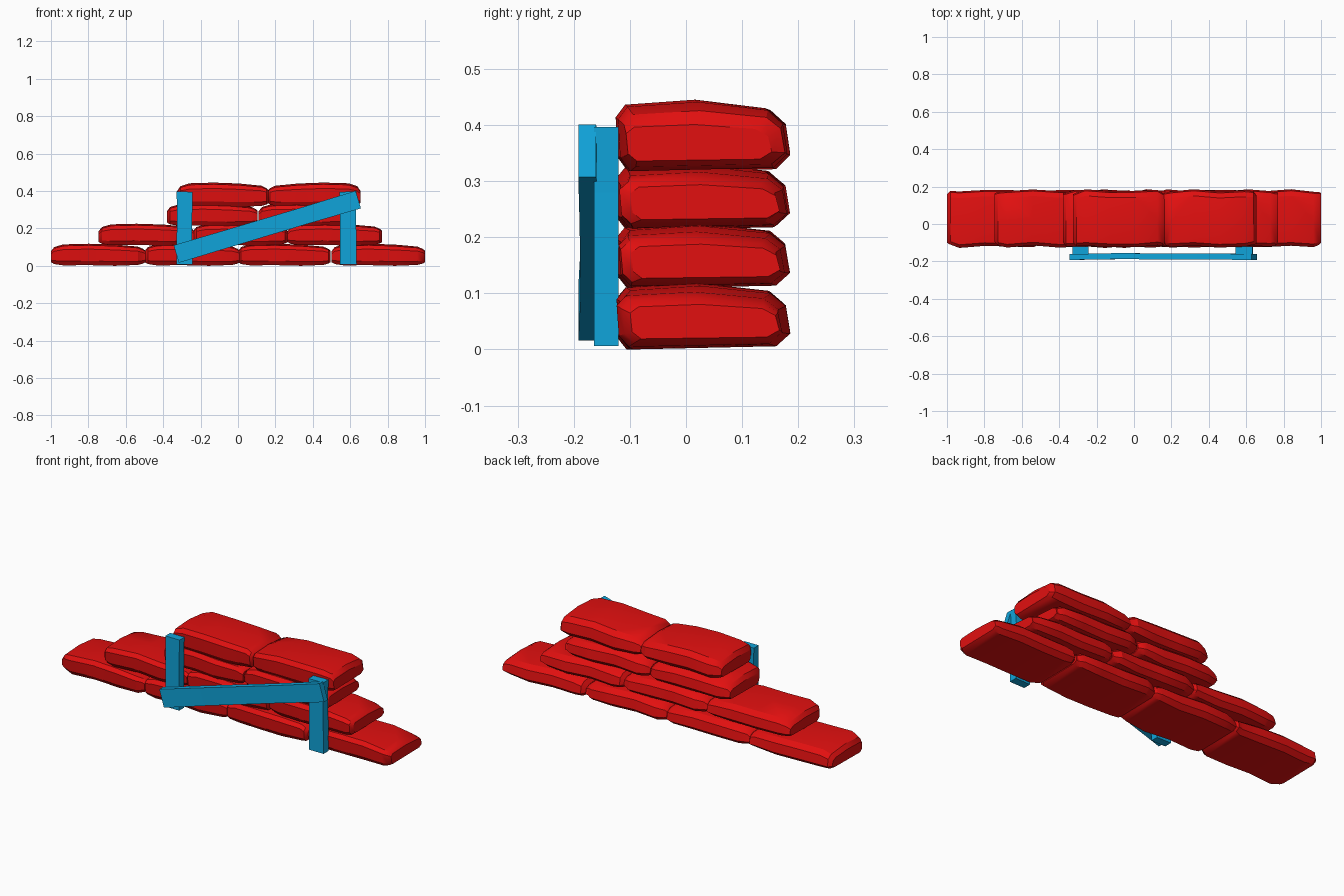
import bpy, bmesh, math
from mathutils import Vector

cube = bpy.data.objects.get("Cube")
if cube:
    bpy.data.objects.remove(cube, do_unlink=True)


def material(name, color):
    m = bpy.data.materials.new(name)
    m.use_nodes = True
    m.diffuse_color = (*color, 1)
    m.node_tree.nodes["Principled BSDF"].inputs["Base Color"].default_value = (*color, 1)
    return m


RED = material("red_cloth", (0.76, 0.005, 0.005))
BLUE = material("blue_paint", (0.005, 0.37, 0.70))

# Bag cross-section: y, and height as a fraction between underside and top
SECTION = [(-0.10, 0.0), (0.155, 0.05), (0.18, 0.25), (0.172, 0.68), (0.145, 0.88),
           (0.02, 1.0), (-0.105, 0.93), (-0.122, 0.75), (-0.118, 0.2)]
# Stations along a bag: position, underside, top, width scale (fractions)
STATIONS = [(0.0, 0.16, 0.66, 0.86), (0.035, 0.08, 0.85, 0.95), (0.13, 0.02, 0.97, 1.0),
            (0.4, 0.03, 1.0, 0.99), (0.68, 0.0, 0.96, 1.0), (0.92, 0.04, 0.87, 0.98),
            (0.975, 0.1, 0.77, 0.94), (1.0, 0.16, 0.68, 0.88)]


def finish(bm, name, mat, smooth):
    bmesh.ops.recalc_face_normals(bm, faces=bm.faces)
    mesh = bpy.data.meshes.new(name)
    bm.to_mesh(mesh)
    bm.free()
    mesh.materials.append(mat)
    ob = bpy.data.objects.new(name, mesh)
    bpy.context.collection.objects.link(ob)
    if smooth:
        bpy.ops.object.select_all(action="DESELECT")
        ob.select_set(True)
        bpy.context.view_layer.objects.active = ob
        bpy.ops.object.shade_smooth_by_angle(angle=math.radians(32))
    return ob


def bag(name, x0, x1, z0, z1, phase):
    """Loft a slumped bag from x0 to x1; swap x0 and x1 to turn it round."""
    bm = bmesh.new()
    rings = []
    for i, (u, low, high, width) in enumerate(STATIONS):
        ring = []
        sway = 0.006 * math.sin(phase + 2.3 * i)
        for y, t in SECTION:
            h = low + (high - low) * t
            ring.append(bm.verts.new((x0 + (x1 - x0) * u,
                                      0.03 + (y - 0.03) * width + sway,
                                      z0 + (z1 - z0) * h)))
        rings.append(ring)
    n = len(SECTION)
    for a, b in zip(rings, rings[1:]):
        for i in range(n):
            j = (i + 1) % n
            bm.faces.new((a[i], a[j], b[j], b[i]))
    bm.faces.new(rings[0])
    bm.faces.new(rings[-1])
    return finish(bm, name, RED, True)


def plank(name, start, end, width, y0, y1, bow=0.0):
    """A slightly uneven board running between two points in the xz plane."""
    bm = bmesh.new()
    a, b = Vector((start[0], 0, start[1])), Vector((end[0], 0, end[1]))
    side = (b - a).normalized().cross(Vector((0, 1, 0))) * width / 2
    rings = []
    for t, shift, grow in ((0, 0, 1), (0.25, bow, 0.97), (0.7, bow * 0.6, 0.95), (1, 0, 1)):
        p = a.lerp(b, t)
        rings.append([bm.verts.new(p + side * s * grow + Vector((0, y + shift, 0)))
                      for s, y in ((-1, y0), (1, y0), (1, y1), (-1, y1))])
    for r, q in zip(rings, rings[1:]):
        for i in range(4):
            j = (i + 1) % 4
            bm.faces.new((r[i], r[j], q[j], q[i]))
    bm.faces.new(rings[0])
    bm.faces.new(rings[-1])
    return finish(bm, name, BLUE, False)


# Stacked rows of bags: underside, top, x spans
ROWS = [
    (0.0, 0.118, [(-1.0, -0.495), (-0.5, 0.01), (0.0, 0.495), (0.5, 1.0)]),
    (0.108, 0.225, [(-0.745, -0.235), (-0.24, 0.265), (0.265, 0.77)]),
    (0.212, 0.332, [(-0.38, 0.105), (0.11, 0.62)]),
    (0.315, 0.445, [(-0.325, 0.165), (0.655, 0.16)]),
]
for r, (z0, z1, spans) in enumerate(ROWS):
    for k, (x0, x1) in enumerate(spans):
        bag(f"bag_row{r + 1}_{k + 1}", x0, x1, z0, z1, 1.7 * k + r)

# Wooden frame on the front
plank("right_post", (-0.287, 0.008), (-0.285, 0.396), 0.086, -0.162, -0.12)
plank("left_post", (0.59, 0.006), (0.588, 0.396), 0.09, -0.164, -0.12)
plank("diagonal_brace", (-0.33, 0.063), (0.643, 0.354), 0.098, -0.192, -0.16, 0.004)
